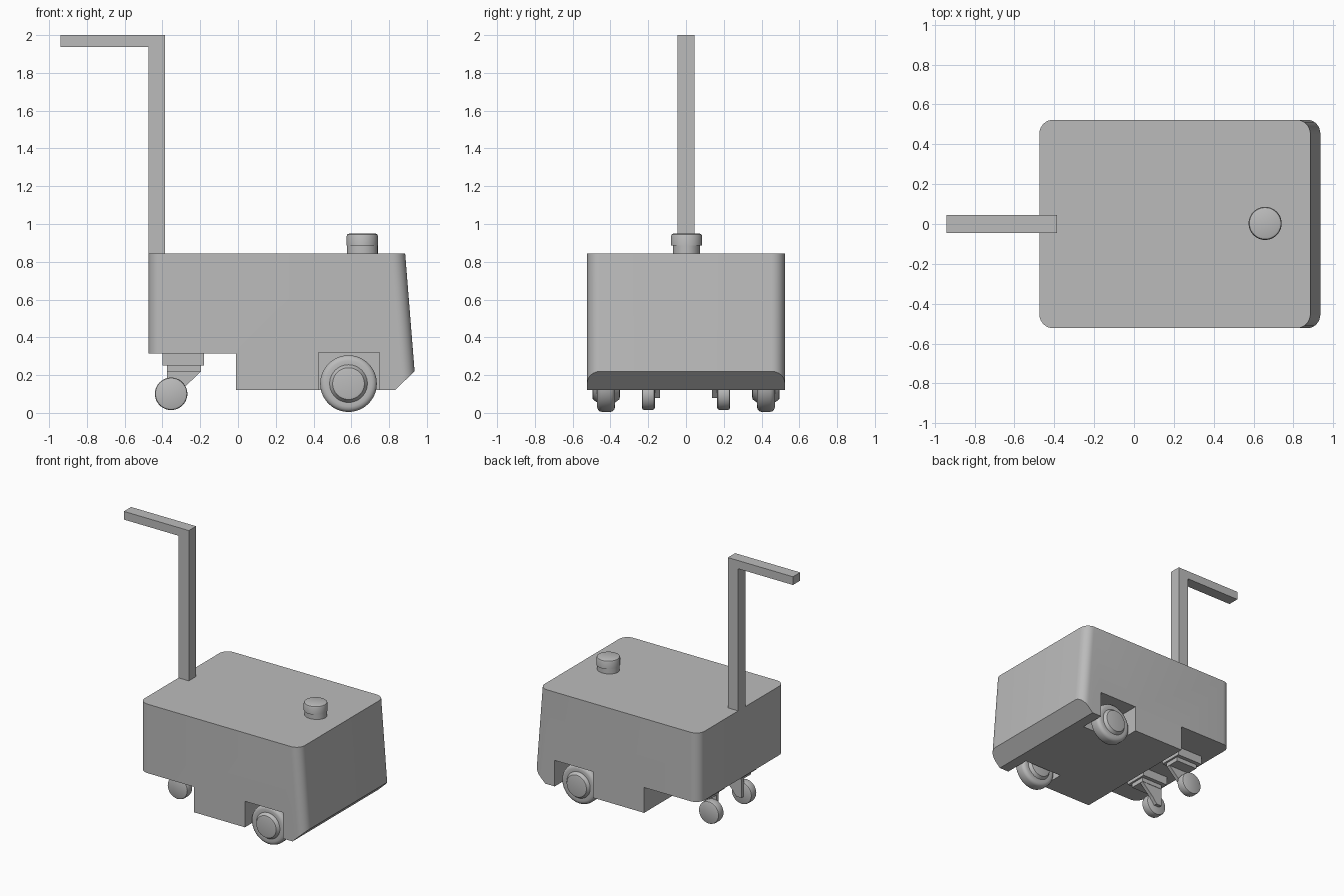
import bpy, bmesh, math
from mathutils import Matrix, Vector

if "Cube" in bpy.data.objects:
    bpy.data.objects.remove(bpy.data.objects["Cube"])

grey = bpy.data.materials.new("plain grey")
grey.use_nodes = True
grey.diffuse_color = (0.5, 0.5, 0.5, 1)
grey.node_tree.nodes["Principled BSDF"].inputs["Base Color"].default_value = (0.5, 0.5, 0.5, 1)


def finish(name, bm, smooth=False):
    bmesh.ops.recalc_face_normals(bm, faces=bm.faces[:])
    me = bpy.data.meshes.new(name)
    bm.to_mesh(me)
    bm.free()
    ob = bpy.data.objects.new(name, me)
    bpy.context.collection.objects.link(ob)
    me.materials.append(grey)
    if smooth:
        shade(ob)
    return ob


def shade(ob):
    bpy.ops.object.select_all(action='DESELECT')
    ob.select_set(True)
    bpy.context.view_layer.objects.active = ob
    bpy.ops.object.shade_smooth_by_angle(angle=math.radians(32))


def prism(bm, profile, y0, y1):
    """Extrude an x-z outline from y0 to y1."""
    face = bm.faces.new([bm.verts.new((x, y0, z)) for x, z in profile])
    out = bmesh.ops.extrude_face_region(bm, geom=[face])
    verts = [g for g in out["geom"] if isinstance(g, bmesh.types.BMVert)]
    bmesh.ops.translate(bm, verts=verts, vec=(0, y1 - y0, 0))


def box(name, x0, x1, y0, y1, z0, z1):
    bm = bmesh.new()
    prism(bm, [(x0, z0), (x1, z0), (x1, z1), (x0, z1)], y0, y1)
    return finish(name, bm)


def lathe(name, centre, profile, axis='Y', stretch=1.0):
    """Spin a (radius, offset) profile around an axis through centre."""
    bm = bmesh.new()
    verts = [bm.verts.new((r, 0, h)) for r, h in profile]
    edges = [bm.edges.new(p) for p in zip(verts, verts[1:])]
    bmesh.ops.spin(bm, geom=verts + edges, cent=(0, 0, 0), axis=(0, 0, 1),
                   angle=math.tau, steps=48, use_duplicate=False)
    bmesh.ops.remove_doubles(bm, verts=bm.verts[:], dist=1e-5)
    rot = Matrix.Rotation(math.pi / 2, 4, 'X') if axis == 'Y' else Matrix.Diagonal((1, stretch, 1, 1))
    bm.transform(Matrix.Translation(centre) @ rot)
    return finish(name, bm, True)


def wheel_profile(half):
    """Mirror the outer half of a wheel profile about its middle."""
    return half + [(r, -h) for r, h in reversed(half)]


# Body: sloped nose, rounded upright corners
W = 0.523
bm = bmesh.new()
prism(bm, [(-0.475, 0.12), (0.943, 0.12), (0.885, 0.845), (-0.475, 0.845)], -W, W)
upright = [e for e in bm.edges if abs(e.verts[0].co.z - e.verts[1].co.z) > 0.5]
bmesh.ops.bevel(bm, geom=upright, offset=0.07, segments=8, profile=0.5, affect='EDGES')
# Lower nose chamfer
cut = bmesh.ops.bisect_plane(bm, geom=bm.verts[:] + bm.edges[:] + bm.faces[:],
                             plane_co=(0.935, 0, 0.22), plane_no=Vector((0.10, 0, -0.105)),
                             clear_outer=True)
bmesh.ops.holes_fill(bm, edges=[e for e in bm.edges if e.is_boundary])
body = finish("body", bm)

# Rear underside step and wheel wells
cutters = [box("rear_step_cutter", -0.6, -0.01, -0.7, 0.7, 0.0, 0.315)]
for s in (-1, 1):
    y0, y1 = sorted((s * 0.325, s * 0.7))
    cutters.append(box("wheel_well_cutter", 0.425, 0.75, y0, y1, 0.0, 0.32))
bpy.context.view_layer.objects.active = body
for c in cutters:
    m = body.modifiers.new("cut", 'BOOLEAN')
    m.object = c
    m.solver = 'EXACT'
    bpy.ops.object.modifier_apply(modifier=m.name)
for c in cutters:
    bpy.data.objects.remove(c)
shade(body)

# Push handle: upright post with a rearward grip
bm = bmesh.new()
prism(bm, [(-0.475, 0.84), (-0.387, 0.84), (-0.387, 2.0), (-0.94, 2.0),
           (-0.94, 1.937), (-0.475, 1.937)], -0.044, 0.044)
finish("handle", bm)

# Top button: slim neck under a rounded cap
lathe("button_neck", (0.658, 0.003, 0), [(0, 0.84), (0.082, 0.84), (0.082, 0.89), (0, 0.89)], 'Z', 0.88)
lathe("button_cap", (0.658, 0.003, 0),
      [(0, 0.885), (0.083, 0.885), (0.083, 0.935), (0.079, 0.945), (0.07, 0.949), (0, 0.949)], 'Z')

for side, s in (("right", -1), ("left", 1)):
    # Drive wheel with raised hub
    lathe(side + "_drive_wheel", (0.585, s * 0.423, 0.155), wheel_profile(
        [(0, 0.073), (0.07, 0.073), (0.084, 0.07), (0.10, 0.047), (0.122, 0.048),
         (0.136, 0.044), (0.146, 0.035), (0.15, 0.022)]))
    # Caster: mounting block, swivel plate, one-sided arm, wheel
    yc = s * 0.195
    box(side + "_caster_mount", -0.40, -0.18, yc - 0.09, yc + 0.09, 0.25, 0.32)
    box(side + "_caster_plate", -0.375, -0.195, yc - 0.06, yc + 0.06, 0.218, 0.252)
    bm = bmesh.new()
    prism(bm, [(-0.375, 0.22), (-0.195, 0.22), (-0.29, 0.13), (-0.33, 0.08), (-0.375, 0.08)],
          s * 0.138, s * 0.166)
    finish(side + "_caster_arm", bm)
    lathe(side + "_caster_wheel", (-0.354, s * 0.199, 0.101), wheel_profile(
        [(0, 0.034), (0.075, 0.034), (0.083, 0.03), (0.086, 0.02)]))
